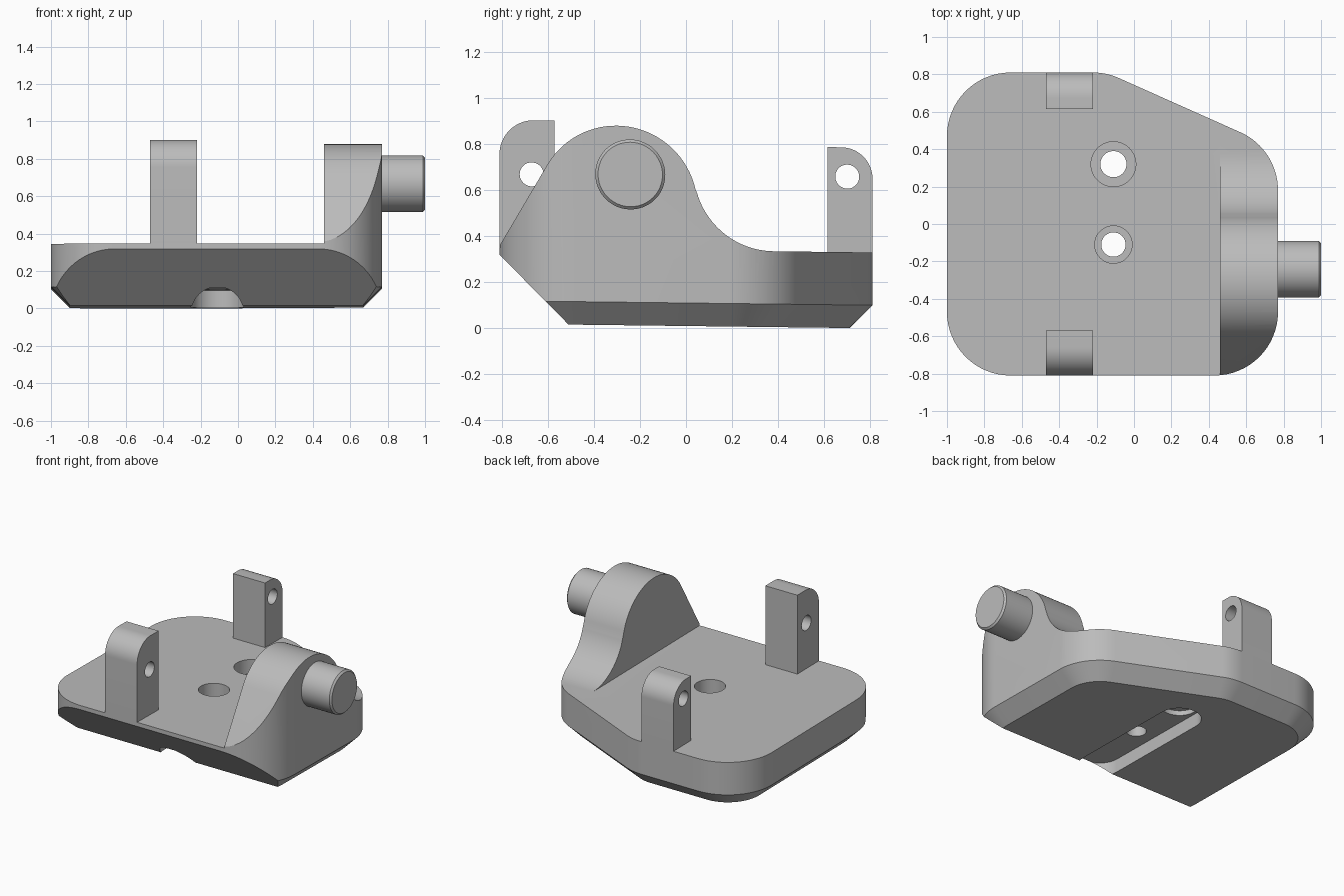
import bpy, bmesh
from math import cos, sin, radians
from mathutils import Matrix, Vector

old = bpy.data.objects.get("Cube")
if old:
    bpy.data.objects.remove(old, do_unlink=True)

grey = bpy.data.materials.new("plain grey")
grey.use_nodes = True
grey.diffuse_color = (0.5, 0.5, 0.5, 1)
grey.node_tree.nodes["Principled BSDF"].inputs["Base Color"].default_value = (0.5, 0.5, 0.5, 1)

BOTTOM, TOP, CHAMFER = 0.012, 0.341, 0.1


def arc(cx, cy, r, a0, a1, n=16):
    steps = [radians(a0 + (a1 - a0) * i / n) for i in range(n + 1)]
    return [(cx + r * cos(a), cy + r * sin(a)) for a in steps]


def circle(cx, cy, r, n=48):
    return arc(cx, cy, r, 0, 360, n)[:-1]


def loft(name, rings):
    """Solid skinned through matching closed rings of 3D points."""
    bm = bmesh.new()
    loops = [[bm.verts.new(p) for p in ring] for ring in rings]
    for a, b in zip(loops, loops[1:]):
        for i in range(len(a)):
            j = (i + 1) % len(a)
            bm.faces.new((a[i], a[j], b[j], b[i]))
    bm.faces.new(loops[0][::-1])
    bm.faces.new(loops[-1])
    bmesh.ops.recalc_face_normals(bm, faces=bm.faces)
    mesh = bpy.data.meshes.new(name)
    bm.to_mesh(mesh)
    bm.free()
    mesh.materials.append(grey)
    obj = bpy.data.objects.new(name, mesh)
    bpy.context.collection.objects.link(obj)
    return obj


def along_x(name, pts, lo, hi):
    return loft(name, [[(x, y, z) for y, z in pts] for x in (lo, hi)])


def along_z(name, pts, lo, hi):
    return loft(name, [[(x, y, z) for x, y in pts] for z in (lo, hi)])


def cut(obj, cutter):
    mod = obj.modifiers.new("cut", 'BOOLEAN')
    mod.operation, mod.solver, mod.object = 'DIFFERENCE', 'EXACT', cutter
    bpy.context.view_layer.objects.active = obj
    bpy.ops.object.modifier_apply(modifier=mod.name)
    bpy.data.objects.remove(cutter, do_unlink=True)


def outline(inset):
    """Rounded plate outline with one slanted rear corner."""
    corners = [(0.43, -0.47, 270, 360), (0.43, 0.18, 0, 66), (-0.22, 0.47, 66, 90),
               (-0.66, 0.47, 90, 180), (-0.66, -0.47, 180, 270)]
    return [p for x, y, a, b in corners for p in arc(x, y, 0.34 - inset, a, b)]


# Base plate and side hump share one outline, chamfered underneath
levels = [(CHAMFER, BOTTOM), (0, BOTTOM + CHAMFER), (0, 1)]
body = loft("base_plate", [[(x, y, z) for x, y in outline(inset)] for inset, z in levels])

# Clear everything above the flat deck
cut(body, along_x("deck_cutter", [(-2, TOP), (2, TOP), (2, 2), (-2, 2)], -2, 0.46))

# Hump silhouette: sloped front, round crown, concave tail
crown = arc(-0.3, 0.528, 0.35, 149, 13, 32)
tail = arc(0.38, 0.687, 0.346, 193, 270, 24)[1:]
hump = [(-2, TOP), (-0.815, TOP)] + crown + tail + [(2, TOP), (2, 2), (-2, 2)]
cut(body, along_x("hump_cutter", hump, 0.3, 2))

# Slanted underside at the front
cut(body, along_x("slope_cutter", [(-0.4, -0.098), (-1.1, 0.602), (-1.1, -0.098)], -2, 2))

# Underside slot with round ends
slot = arc(-0.11, 0.32, 0.14, 0, 180, 24) + arc(-0.11, -0.47, 0.14, 180, 360, 24)
cut(body, along_z("slot_cutter", slot, -0.2, 0.106))

# Stepped screw holes
for y, r, lo, hi in [(0.32, 0.07, 0, 1), (0.32, 0.12, 0.24, 1), (0.32, 0.12, 0, 0.14),
                     (-0.11, 0.065, 0, 1), (-0.11, 0.1, 0.2, 1)]:
    cut(body, along_z("hole_cutter", circle(-0.11, y, r), lo, hi))


def lug(name, side, inner, top, r, hole_y, hole_z):
    """Upright tab with a rounded outer corner and a cross hole."""
    outer = 0.81
    pts = [(inner, TOP), (outer, TOP)] + arc(outer - r, top - r, r, 0, 90) + [(inner, top)]
    obj = along_x(name, [(side * y, z) for y, z in pts], -0.47, -0.22)
    cut(obj, along_x("lug_hole_cutter", circle(side * hole_y, hole_z, 0.052), -1, 1))
    return obj


front_lug = lug("front_lug", -1, 0.57, 0.897, 0.15, 0.67, 0.662)
back_lug = lug("back_lug", 1, 0.615, 0.796, 0.135, 0.70, 0.669)

# Side pin with a slightly eased end
pin = loft("side_pin", [[(x, y, z) for y, z in circle(-0.242, 0.667, r)]
                        for x, r in [(0.74, 0.152), (0.988, 0.152), (1, 0.14)]])

# Lean everything slightly towards the back, then shade
lean = Matrix.Identity(4)
lean[2][1] = -0.0122
parts = [body, front_lug, back_lug, pin]
for obj in parts:
    obj.data.transform(lean)
low = min(v.co.z for v in body.data.vertices)
for obj in parts:
    obj.data.transform(Matrix.Translation(Vector((0, 0, -low))))
    bpy.ops.object.select_all(action='DESELECT')
    obj.select_set(True)
    bpy.context.view_layer.objects.active = obj
    bpy.ops.object.shade_smooth_by_angle(angle=radians(30))
